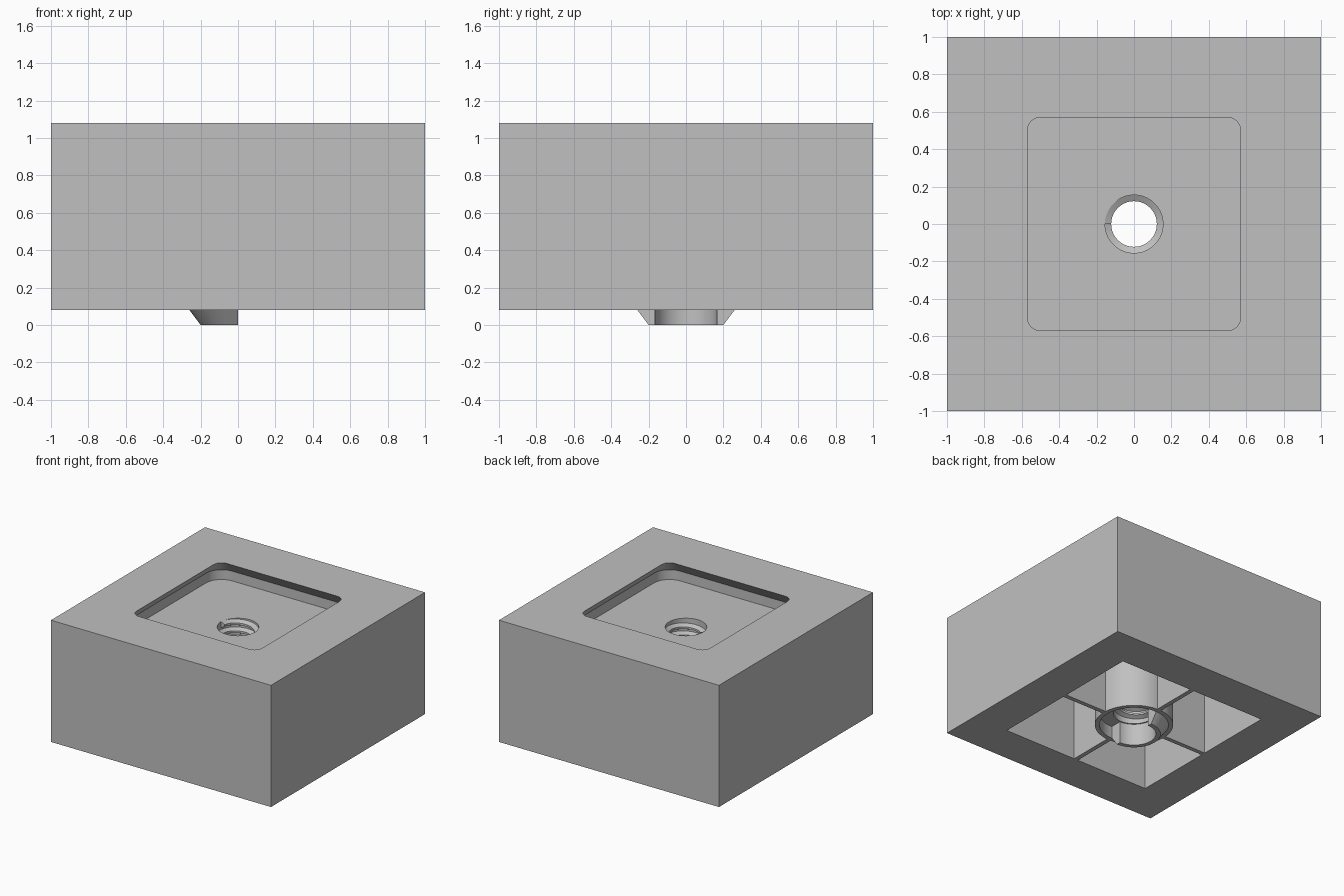
import bpy, bmesh
from math import sin, cos, pi, radians

cube = bpy.data.objects.get("Cube")
if cube:
    bpy.data.objects.remove(cube, do_unlink=True)

grey = bpy.data.materials.new("plain grey")
grey.use_nodes = True
grey.diffuse_color = (0.53, 0.53, 0.53, 1)
grey.node_tree.nodes["Principled BSDF"].inputs["Base Color"].default_value = grey.diffuse_color

BOTTOM, TOP, FLOOR, CEILING = 0.08, 1.08, 0.91, 0.75
BORE, HUB, SEAT, CAVITY = 0.155, 0.295, 0.26, 0.68


def loft(name, rings, closed=False, smooth=True):
    """Skin a list of equal-length point rings; cap the ends unless closed."""
    bm = bmesh.new()
    loops = [[bm.verts.new(p) for p in ring] for ring in rings]
    pairs = list(zip(loops, loops[1:]))
    if closed:
        pairs.append((loops[-1], loops[0]))
    else:
        bm.faces.new(loops[0])
        bm.faces.new(loops[-1])
    for a, b in pairs:
        for i in range(len(a)):
            j = (i + 1) % len(a)
            bm.faces.new((a[i], a[j], b[j], b[i]))
    bmesh.ops.recalc_face_normals(bm, faces=bm.faces)
    mesh = bpy.data.meshes.new(name)
    bm.to_mesh(mesh)
    bm.free()
    obj = bpy.data.objects.new(name, mesh)
    bpy.context.collection.objects.link(obj)
    mesh.materials.append(grey)
    if smooth:
        shade(obj)
    return obj


def shade(obj):
    bpy.ops.object.select_all(action="DESELECT")
    obj.select_set(True)
    bpy.context.view_layer.objects.active = obj
    bpy.ops.object.shade_smooth_by_angle(angle=radians(30))


def box(name, x0, x1, y0, y1, z0, z1):
    return loft(name, [[(x0, y0, z), (x1, y0, z), (x1, y1, z), (x0, y1, z)]
                       for z in (z0, z1)], smooth=False)


def lathe(name, profile, start=0, sweep=2 * pi, steps=64):
    full = sweep >= 2 * pi
    angles = [start + sweep * i / steps for i in range(steps if full else steps + 1)]
    return loft(name, [[(r * cos(a), r * sin(a), z) for r, z in profile] for a in angles],
                closed=full)


def circle(r, z, n=64):
    return [(r * cos(2 * pi * i / n), r * sin(2 * pi * i / n), z) for i in range(n)]


def rounded_square(half, radius, z, n=8):
    c = half - radius
    ring = []
    for k, (sx, sy) in enumerate(((1, 1), (-1, 1), (-1, -1), (1, -1))):
        for i in range(n + 1):
            a = (k + i / n) * pi / 2
            ring.append((sx * c + radius * cos(a), sy * c + radius * sin(a), z))
    return ring


def cut(obj, cutter):
    mod = obj.modifiers.new("cut", "BOOLEAN")
    mod.operation, mod.solver, mod.object = "DIFFERENCE", "EXACT", cutter
    bpy.ops.object.select_all(action="DESELECT")
    obj.select_set(True)
    bpy.context.view_layer.objects.active = obj
    bpy.ops.object.modifier_apply(modifier=mod.name)
    bpy.data.objects.remove(cutter, do_unlink=True)


# Block with undercut top recess, hollow underside and centre hole
block = box("block", -1, 1, -1, 1, BOTTOM, TOP)
cut(block, loft("recess_cutter", [
    rounded_square(0.57, 0.07, TOP + 0.05), rounded_square(0.57, 0.07, TOP),
    rounded_square(0.64, 0.14, 0.99), rounded_square(0.64, 0.14, FLOOR)]))
cut(block, box("cavity_cutter", -CAVITY, CAVITY, -CAVITY, CAVITY, -0.1, CEILING))
cut(block, loft("hole_cutter", [circle(BORE, 0.5), circle(BORE, 1)]))
shade(block)

# Central hub with a counterbored seat
lathe("hub", [(BORE, 0.18), (SEAT, 0.18), (SEAT, BOTTOM), (HUB, BOTTOM),
              (HUB, CEILING), (BORE, CEILING)])

# Four thin ribs joining hub and walls
t = 0.018
for side, s in (("left", 1), ("right", -1)):
    box(side + "_rib", *sorted((s * 0.285, s * CAVITY)), -t, t, BOTTOM, CEILING)
for side, s in (("back", 1), ("front", -1)):
    box(side + "_rib", -t, t, *sorted((s * 0.285, s * CAVITY)), BOTTOM, CEILING)

# Half tapered collar projecting below the hub
lathe("half_collar", [(0.165, 0), (0.2, 0), (SEAT, BOTTOM), (SEAT, 0.18), (0.165, 0.18)],
      start=pi / 2, sweep=pi, steps=32)

# Helical thread ridge inside the bore
pitch, turns, steps = 0.065, 10.5, 40
ridge = [(0.157, -0.026), (0.122, -0.008), (0.122, 0.008), (0.157, 0.026)]
rings = []
for i in range(int(turns * steps) + 1):
    a = 2 * pi * i / steps
    z = 0.205 + pitch * i / steps
    rings.append([(r * cos(a), r * sin(a), z + dz) for r, dz in ridge])
loft("thread", rings)
